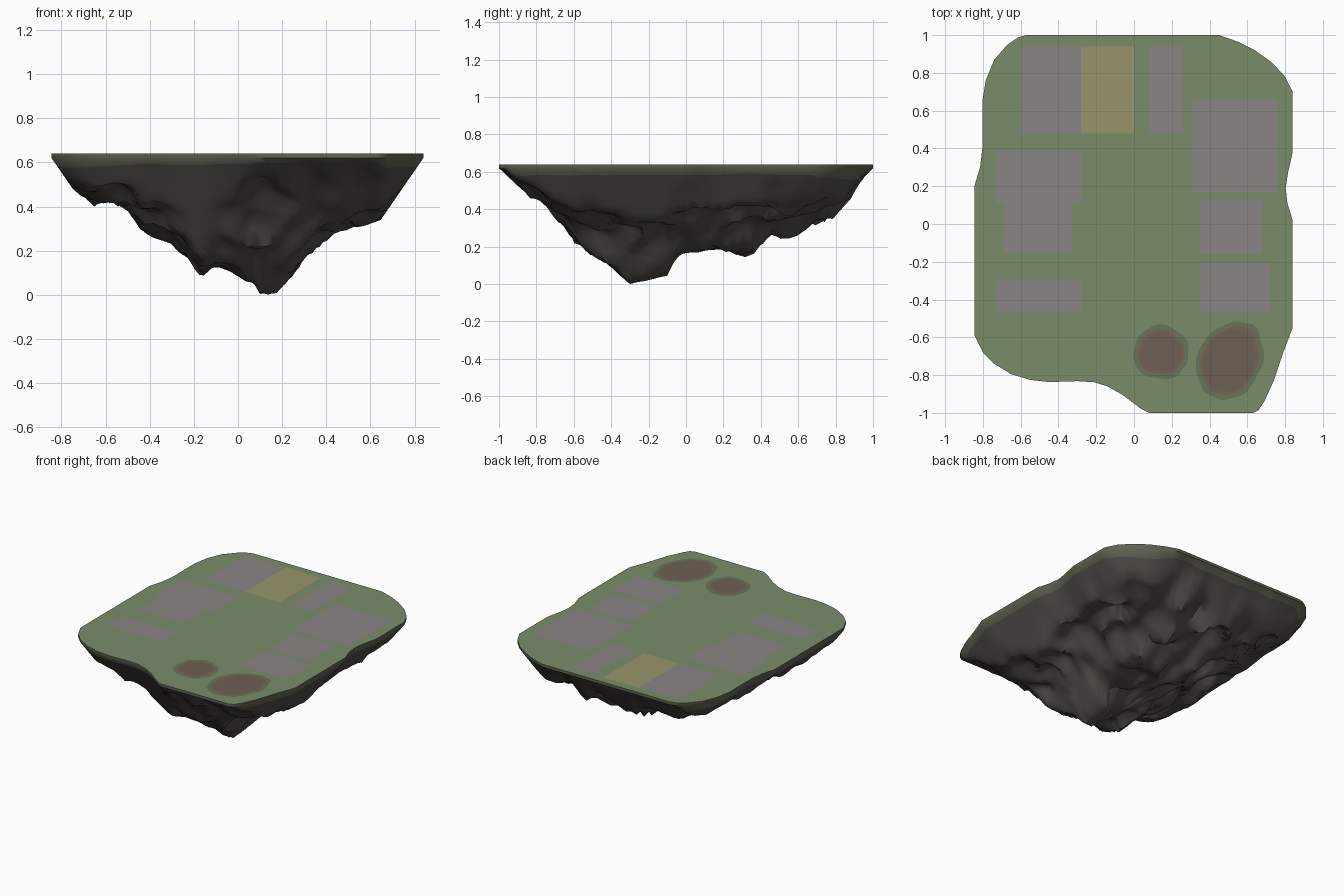
import bpy, bmesh, math
from mathutils import Vector, noise
from mathutils.geometry import intersect_point_line

if "Cube" in bpy.data.objects:
    bpy.data.objects.remove(bpy.data.objects["Cube"])

TOP = 0.64
OUTLINE = [(-.57, 1), (.45, 1), (.55, .965), (.64, .92), (.73, .855), (.80, .78), (.84, .70), (.84, .38),
           (.815, .27), (.803, .19), (.812, .11), (.84, .02), (.84, -.55), (.79, -.68), (.74, -.83),
           (.69, -.94), (.66, -.985), (.63, -1), (.08, -1), (.04, -.98), (-.06, -.905), (-.14, -.86),
           (-.21, -.838), (-.30, -.832), (-.45, -.837), (-.55, -.825), (-.65, -.795), (-.74, -.74),
           (-.80, -.68), (-.845, -.59), (-.845, .20), (-.815, .30), (-.803, .40), (-.803, .65),
           (-.785, .76), (-.74, .87), (-.67, .95), (-.61, .99)]
# underside silhouettes seen from the front and from the side
FRONT = [(-.85, .62), (-.80, .54), (-.77, .50), (-.64, .42), (-.50, .40), (-.43, .32), (-.30, .26), (-.23, .19),
         (-.17, .08), (-.10, .12), (0, .09), (.07, .05), (.10, 0), (.17, 0), (.25, .09), (.33, .22),
         (.40, .26), (.48, .33), (.60, .34), (.70, .40), (.78, .50), (.85, .62)]
SIDE = [(-1, .62), (-.88, .51), (-.75, .42), (-.65, .32), (-.60, .25), (-.47, .13), (-.30, 0), (-.10, .05),
        (-.05, .16), (.05, .19), (.15, .17), (.35, .17), (.40, .21), (.46, .29), (.52, .27), (.60, .32),
        (.80, .36), (.87, .45), (.95, .57), (1, .62)]


def material(name, r, g, b):
    m = bpy.data.materials.new(name)
    m.diffuse_color = (r, g, b, 1)
    m.use_nodes = True
    m.node_tree.nodes["Principled BSDF"].inputs["Base Color"].default_value = m.diffuse_color
    return m


ROCK = material("rock", .085, .077, .068)
EDGE = material("mossy_edge", .12, .125, .085)
RIM = material("stone_rim", .22, .20, .18)
GRASS = material("grass", .195, .262, .141)
STONE = material("paving", .25, .235, .23)
SAND = material("dry_field", .32, .30, .15)
DARK = material("scorched_grass", .135, .175, .10)
RED = material("burnt_soil", .19, .115, .085)
DIRT = material("dirt", .15, .115, .085)


def make_object(name, bm, mats):
    me = bpy.data.meshes.new(name)
    bm.to_mesh(me)
    bm.free()
    for m in mats:
        me.materials.append(m)
    ob = bpy.data.objects.new(name, me)
    bpy.context.collection.objects.link(ob)
    return ob


def lerp_table(t, x):
    for (x0, a), (x1, b) in zip(t, t[1:]):
        if x <= x1:
            return a + (b - a) * max(0, (x - x0) / (x1 - x0))
    return t[-1][1]


def edge_distance(p):
    best = 9
    for a, b in zip(OUTLINE, OUTLINE[1:] + OUTLINE[:1]):
        a, b = Vector((*a, 0)), Vector((*b, 0))
        q, f = intersect_point_line(p, a, b)
        q = a if f < 0 else b if f > 1 else q
        best = min(best, (p - q).length)
    return best


def underside(p):
    dx = TOP - lerp_table(FRONT, p.x)
    dy = TOP - lerp_table(SIDE, p.y)
    d = .5 * min(dx, dy) + .5 * dx * dy / TOP
    e = edge_distance(p)
    crag = abs(noise.noise(p * 4.5 + Vector((3, 1, 7)))) * .16 - .035
    crag += noise.noise(p * 9 + Vector((5, 2, 1))) * .035
    keep = min(1, e / .25) * min(1, (TOP - d) / .25)
    d -= crag * keep
    return TOP - max(.02, min(d, .02 + 1.45 * e, TOP))


# outline split into even steps
loop = []
for a, b in zip(OUTLINE, OUTLINE[1:] + OUTLINE[:1]):
    a, b = Vector((*a, 0)), Vector((*b, 0))
    n = math.ceil((b - a).length / .055)
    loop += [a.lerp(b, i / n) for i in range(n)]
loop.reverse()

# hanging rock: rings shrinking towards the lowest tip
bm = bmesh.new()
core = Vector((.06, -.22, 0))
N, RINGS = len(loop), 26
rings = [[bm.verts.new((p.x, p.y, TOP)) for p in loop]]
for k in range(RINGS):
    s = 1 - (k / RINGS) ** 1.05
    ring = []
    for p in loop:
        q = core.lerp(p, s)
        if k:
            w = .02 * min(1, (1 - s) * 6) * s
            q = q + Vector((noise.noise(q * 6), noise.noise(q * 6 + Vector((9, 4, 2))), 0)) * w
        ring.append(bm.verts.new((q.x, q.y, underside(q))))
    rings.append(ring)
for k, (r0, r1) in enumerate(zip(rings, rings[1:])):
    for i in range(N):
        j = (i + 1) % N
        f = bm.faces.new((r0[i], r0[j], r1[j], r1[i]))
        f.material_index = 1 if k < 2 else 0
tip = bm.verts.new((core.x, core.y, underside(core)))
for i in range(N):
    bm.faces.new((rings[-1][i], rings[-1][(i + 1) % N], tip))
bmesh.ops.recalc_face_normals(bm, faces=bm.faces)
if sum(f.normal.z for f in bm.faces) > 0:
    bmesh.ops.reverse_faces(bm, faces=bm.faces)
rock = make_object("hanging_rock", bm, [ROCK, EDGE])
bpy.context.view_layer.objects.active = rock
rock.select_set(True)
bpy.ops.object.shade_smooth_by_angle(angle=math.radians(45))

# flat lawn with a narrow stone rim
bm = bmesh.new()
lawn = bm.faces.new([bm.verts.new((p.x, p.y, TOP)) for p in reversed(loop)])
lawn.normal_update()
border = bmesh.ops.inset_region(bm, faces=[lawn], thickness=.018)
for f in border["faces"]:
    f.material_index = 1
make_object("lawn", bm, [GRASS, RIM])


def patch(name, pts, mat, z):
    b = bmesh.new()
    f = b.faces.new([b.verts.new((x, y, TOP + z)) for x, y in pts])
    f.normal_update()
    if f.normal.z < 0:
        f.normal_flip()
    make_object(name, b, [mat])


# rectangular paved plots and one dry field
PLOTS = [(-.60, -.28, .48, .94), (.08, .26, .48, .94), (.31, .76, .17, .66), (.35, .68, -.16, .13),
         (.35, .72, -.47, -.20), (-.73, -.28, .11, .39), (-.69, -.33, -.15, .11), (-.73, -.28, -.47, -.29)]
for i, (x0, x1, y0, y1) in enumerate(PLOTS):
    patch(f"paved_plot_{i + 1}", [(x0, y0), (x1, y0), (x1, y1), (x0, y1)], STONE, .001)
patch("dry_field", [(-.28, .48), (0, .48), (0, .94), (-.28, .94)], SAND, .001)


# irregular bare-earth patches
def blob(cx, cy, rx, ry, skew, seed):
    pts = []
    for i in range(28):
        a = math.tau * i / 28
        w = 1 + .13 * noise.noise(Vector((math.cos(a) * 2, math.sin(a) * 2, seed)))
        y = ry * w * math.sin(a)
        pts.append((cx + rx * w * math.cos(a) + skew * y, cy + y))
    return pts


for n, (cx, cy, rx, ry, skew) in enumerate([(.14, -.68, .115, .11, 0), (.51, -.725, .145, .17, .2)]):
    for part, grow, mat in (("scorch", .035, DARK), ("burnt_ring", .008, RED), ("bare_earth", -.008, DIRT)):
        z = {"scorch": .001, "burnt_ring": .002, "bare_earth": .003}[part]
        patch(f"{part}_{n + 1}", blob(cx, cy, rx + grow, ry + grow, skew, 3.3 + n), mat, z)
